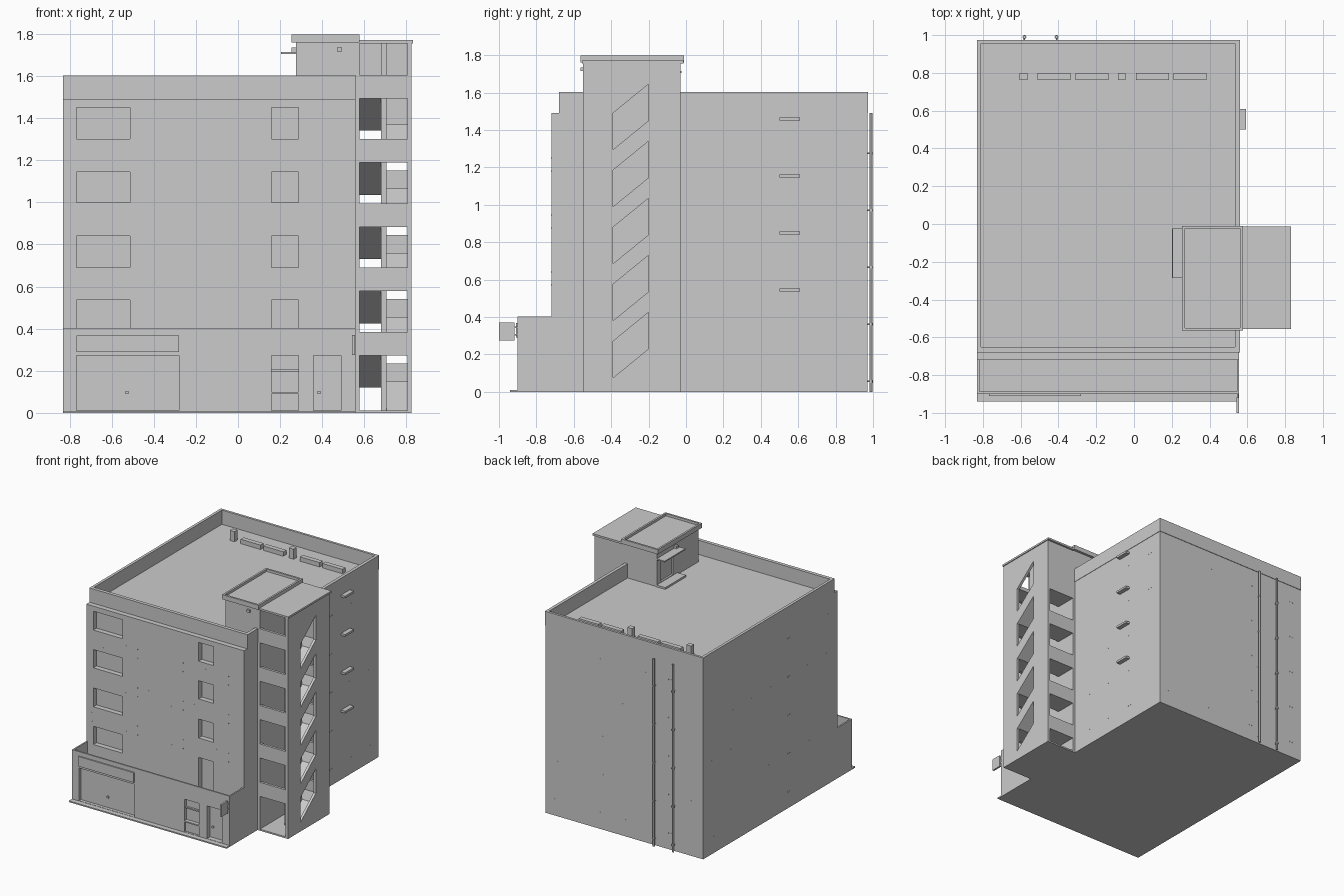
import bpy, bmesh, math
from mathutils import Matrix

if "Cube" in bpy.data.objects:
    bpy.data.objects.remove(bpy.data.objects["Cube"])


def finish(name, bm):
    bmesh.ops.recalc_face_normals(bm, faces=bm.faces)
    me = bpy.data.meshes.new(name)
    bm.to_mesh(me)
    bm.free()
    ob = bpy.data.objects.new(name, me)
    bpy.context.collection.objects.link(ob)
    return ob


def boxes(name, items):
    """One object from boxes given as (x0, x1, y0, y1, z0, z1)."""
    bm = bmesh.new()
    for x0, x1, y0, y1, z0, z1 in items:
        m = (Matrix.Translation(((x0 + x1) / 2, (y0 + y1) / 2, (z0 + z1) / 2))
             @ Matrix.Diagonal((x1 - x0, y1 - y0, z1 - z0, 1)))
        bmesh.ops.create_cube(bm, size=1, matrix=m)
    return finish(name, bm)


def prisms(name, x0, x1, profiles):
    """Extrude (y, z) outlines from x0 to x1."""
    bm = bmesh.new()
    for prof in profiles:
        f = bm.faces.new([bm.verts.new((x0, y, z)) for y, z in prof])
        r = bmesh.ops.extrude_face_region(bm, geom=[f])
        for v in r["geom"]:
            if isinstance(v, bmesh.types.BMVert):
                v.co.x = x1
    return finish(name, bm)


def cut(ob, items):
    """Carve boxes out of an object."""
    c = boxes(ob.name + "_cutter", items)
    c.hide_render = True
    c.hide_viewport = False
    mod = ob.modifiers.new("openings", "BOOLEAN")
    mod.operation, mod.solver, mod.object = "DIFFERENCE", "EXACT", c
    bpy.context.view_layer.objects.active = ob
    bpy.ops.object.modifier_apply(modifier=mod.name)
    bpy.data.objects.remove(c)


def cylinder(bm, p, r, h, rot=Matrix.Identity(4)):
    bmesh.ops.create_cone(bm, cap_ends=True, segments=12, radius1=r, radius2=r,
                          depth=h, matrix=Matrix.Translation(p) @ rot)


L, R, F, B = -0.83, 0.557, -0.72, 0.97   # main block limits
P = 0.305                                # storey pitch

# Main block with recessed windows
body = boxes("main_block", [(L, R, F, B, 0, 1.49)])
holes = []
for i, (z0, z1) in enumerate([(0.39, 0.535), (0.69, 0.84), (1.0, 1.145), (1.3, 1.45)]):
    holes.append((-0.768, -0.513, F - 0.03, -0.68, z0, z1))
    holes.append((0.158, 0.288, F - 0.03, -0.68, 0.28 if i == 0 else z0, z1))
cut(body, holes)

# Roof parapet
parapet = boxes("roof_parapet", [(L - 0.002, R + 0.003, -0.68, B + 0.004, 1.49, 1.603)])
cut(parapet, [(-0.81, 0.535, -0.652, 0.955, 1.4, 1.7)])

# Ground floor extension with terrace, garage, window and door recesses
ext = boxes("ground_floor_extension", [(L, R, -0.9, F, 0, 0.402)])
cut(ext, [(L + 0.012, R - 0.012, -0.888, F + 0.05, 0.28, 0.5),
          (-0.768, -0.28, -0.95, -0.875, 0.012, 0.272),
          (0.158, 0.288, -0.95, -0.87, 0.1, 0.272),
          (0.158, 0.288, -0.95, -0.885, 0.012, 0.09),
          (0.358, 0.49, -0.95, -0.86, 0.012, 0.272)])
boxes("pavement_kerb", [(L, R, -0.94, -0.9, 0, 0.01)])
boxes("window_bar", [(0.158, 0.288, -0.885, -0.87, 0.195, 0.205)])
boxes("door_handles", [(0.378, 0.392, -0.87, -0.86, 0.09, 0.105),
                       (-0.535, -0.52, -0.885, -0.875, 0.09, 0.105)])
boxes("fascia_board", [(-0.768, -0.28, -0.91, -0.9, 0.29, 0.368)])
boxes("blade_panel", [(0.542, 0.556, -1.0, -0.918, 0.275, 0.37),
                      (0.546, 0.552, -0.918, -0.9, 0.30, 0.308),
                      (0.546, 0.552, -0.918, -0.9, 0.34, 0.348)])

# Stair tower: outer wall with slanted openings
ya, yb, yc, yd = -0.55, -0.39, -0.2, -0.03
bands = [[(ya, 0), (yb, 0), (yb, 1.755), (ya, 1.755)],
         [(yc, 0), (yd, 0), (yd, 1.755), (yc, 1.755)],
         [(yb, 0), (yc, 0), (yc, 0.23), (yb, 0.075)],
         [(yb, 1.49), (yc, 1.645), (yc, 1.755), (yb, 1.755)]]
for k in range(4):
    z = k * P
    bands.append([(yb, 0.27 + z), (yc, 0.425 + z), (yc, 0.535 + z), (yb, 0.38 + z)])
prisms("tower_outer_wall", 0.805, 0.825, bands)
boxes("tower_inner_wall", [(R, 0.577, ya, yd, 0, 1.755)])
boxes("tower_spine_wall", [(0.68, 0.705, yb, yc, 0, 1.755)])
boxes("tower_floor", [(0.577, 0.805, ya, yd, 0, 0.012)])

# Stair flights, landings and landing parapets
t = 0.03
outer, inner, land, rails = [], [], [], []
for k in range(5):
    z = k * P
    outer.append([(yb, z), (yc, z + 0.15), (yc, z + 0.15 - t), (yb, max(z - t, 0))])
    inner.append([(yc, z + 0.15), (yb, z + P), (yb, z + P - t), (yc, z + 0.15 - t)])
    land.append((0.577, 0.805, yc, yd, z + 0.12, z + 0.15))
    land.append((0.577, 0.805, ya, yb, z + 0.275, z + P))
    rails.append((0.577, 0.805, ya, ya + 0.02, z + 0.273, z + 0.385))
    top = z + 0.235 if k < 4 else 1.755
    rails.append((0.577, 0.805, yd - 0.02, yd, z + 0.12, top))
prisms("outer_stair_flights", 0.705, 0.805, outer)
prisms("inner_stair_flights", 0.577, 0.68, inner)
boxes("stair_landings", land)
boxes("landing_parapets", rails)
boxes("tower_roof", [(0.577, 0.832, -0.557, -0.014, 1.755, 1.77)])

# Roof access house with rimmed cap, door, canopy, step and lamps
house = boxes("roof_house", [(0.275, 0.577, ya, yd, 1.49, 1.76)])
cut(house, [(0.2, 0.29, -0.23, -0.08, 1.51, 1.68)])
cap = boxes("roof_house_cap", [(0.255, 0.577, -0.565, -0.01, 1.76, 1.797)])
cut(cap, [(0.27, 0.562, -0.55, -0.025, 1.778, 1.9)])
boxes("door_canopy", [(0.205, 0.275, -0.285, -0.025, 1.704, 1.714)])
boxes("door_step", [(0.2, 0.275, -0.285, -0.025, 1.49, 1.505)])
boxes("wall_lamps", [(0.255, 0.275, -0.27, -0.245, 1.714, 1.735),
                     (0.47, 0.495, -0.565, -0.55, 1.715, 1.735)])

# Roof vents: low ducts and taller stacks
boxes("roof_vents",
      [(x, x + 0.175, 0.762, 0.8, 1.49, 1.525) for x in (-0.51, -0.31, 0.01, 0.21)]
      + [(x, x + 0.042, 0.762, 0.8, 1.49, 1.57) for x in (-0.606, -0.086)])

# Small ledges on the right wall
boxes("side_ledges", [(R, 0.592, 0.5, 0.61, 0.535 + k * P, 0.552 + k * P) for k in range(4)])

# Drain pipes and brackets on the back wall
bm = bmesh.new()
for x in (-0.58, -0.41):
    cylinder(bm, (x, 0.99, 0.745), 0.008, 1.49)
    for k in range(5):
        cylinder(bm, (x, 0.99, 0.055 + k * P), 0.01, 0.014)
        cylinder(bm, (x, 0.98, 0.055 + k * P), 0.004, 0.02, Matrix.Rotation(math.pi / 2, 4, "X"))
pipes = finish("drain_pipes", bm)
bpy.ops.object.select_all(action="DESELECT")
pipes.select_set(True)
bpy.context.view_layer.objects.active = pipes
bpy.ops.object.shade_smooth_by_angle()

# Formwork tie marks in rows on the walls
s, e = 0.003, 0.001
marks = []
for k in range(4):
    for dz in (0.0, 0.07):
        z = 0.57 + k * P + dz
        if z < 1.48:
            marks += [(x - s, x + s, F - e, F, z - s, z + s)
                      for x in [-0.78 + 0.1 * i for i in range(14)]]
for k in range(5):
    z = 0.13 + k * P
    for i in range(7):
        for d in (0, 0.025):
            x, y = -0.75 + 0.2 * i + d, -0.6 + 0.24 * i + d
            marks.append((x - s, x + s, B, B + e, z - s, z + s))
            marks.append((L - e, L, y - s, y + s, z - s, z + s))
            if y > 0:
                marks.append((R, R + e, y - s, y + s, z - s, z + s))
boxes("wall_tie_marks", marks)
